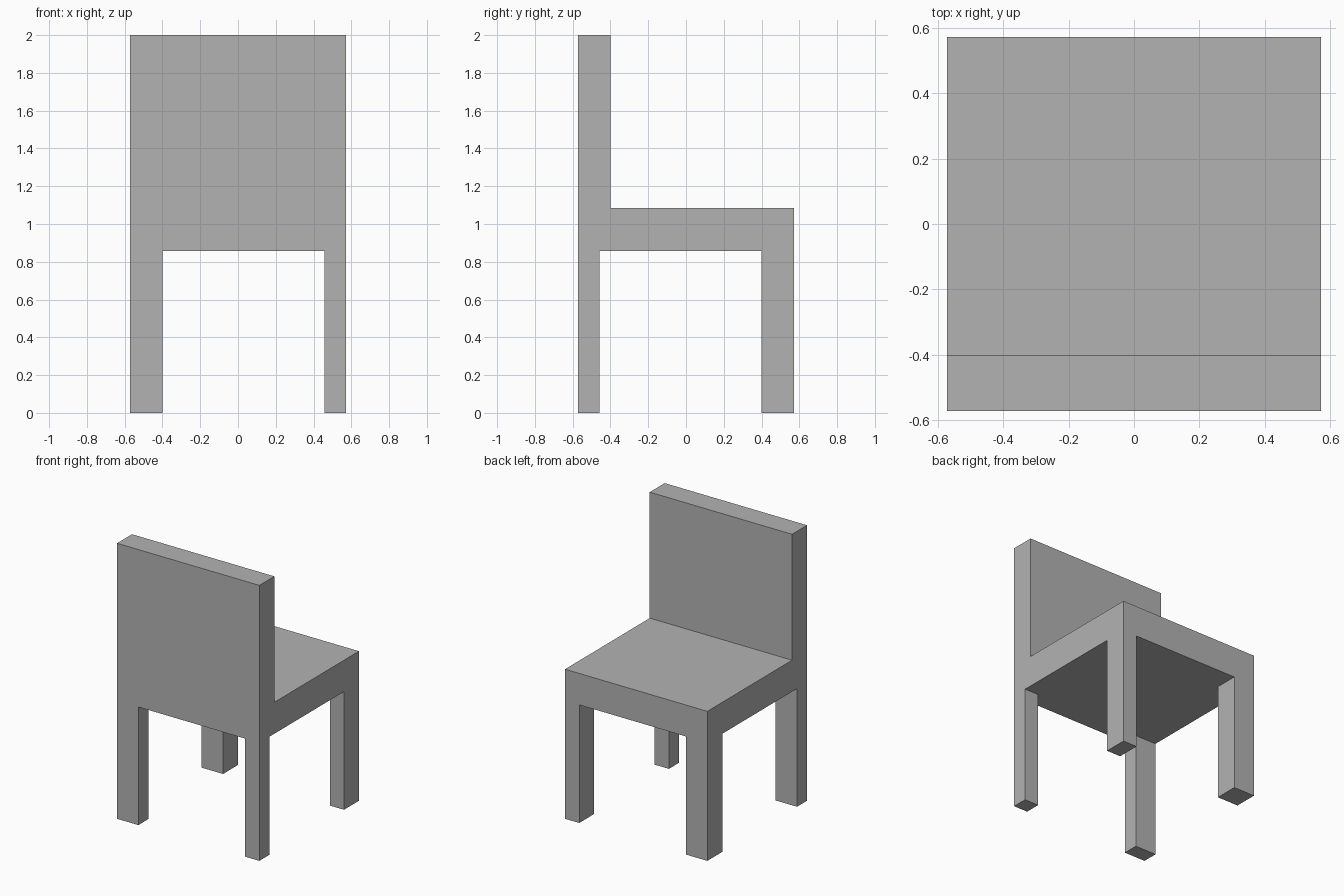
import bpy
import bmesh

old = bpy.data.objects.get("Cube")
if old:
    bpy.data.objects.remove(old, do_unlink=True)

U = 2 / 35           # grid unit: the chair is 35 units tall
HALF = 10            # half the width and depth
SEAT_LOW, SEAT_TOP, TOP = 15, 19, 35
THICK, THIN = 3, 2   # leg and backrest thicknesses

grey = bpy.data.materials.new("plain grey")
grey.use_nodes = True
colour = (0.45, 0.45, 0.45, 1)
grey.diffuse_color = colour
grey.node_tree.nodes["Principled BSDF"].inputs["Base Color"].default_value = colour


def box(name, low, high):
    """Flat-faced block between two corners given in grid units."""
    bm = bmesh.new()
    bmesh.ops.create_cube(bm, size=1)
    for v in bm.verts:
        v.co = [(h if c > 0 else l) * U for c, l, h in zip(v.co, low, high)]
    mesh = bpy.data.meshes.new(name)
    bm.to_mesh(mesh)
    bm.free()
    mesh.materials.append(grey)
    obj = bpy.data.objects.new(name, mesh)
    bpy.context.collection.objects.link(obj)
    return obj


def span(side, size):
    """Range of the given size, flush with the outer edge on one side."""
    return (HALF - size, HALF) if side > 0 else (-HALF, size - HALF)


# Seat slab and the backrest standing on its front edge
box("seat", (-HALF, -HALF, SEAT_LOW), (HALF, HALF, SEAT_TOP))
box("backrest", (-HALF, -HALF, SEAT_TOP), (HALF, THICK - HALF, TOP))

# Four legs: thick towards the right and the rear, thin otherwise
for side_x, word_x in ((-1, "right"), (1, "left")):
    for side_y, word_y in ((-1, "front"), (1, "rear")):
        x0, x1 = span(side_x, THICK if side_x < 0 else THIN)
        y0, y1 = span(side_y, THICK if side_y > 0 else THIN)
        box(f"{word_y}_{word_x}_leg", (x0, y0, 0), (x1, y1, SEAT_LOW))
